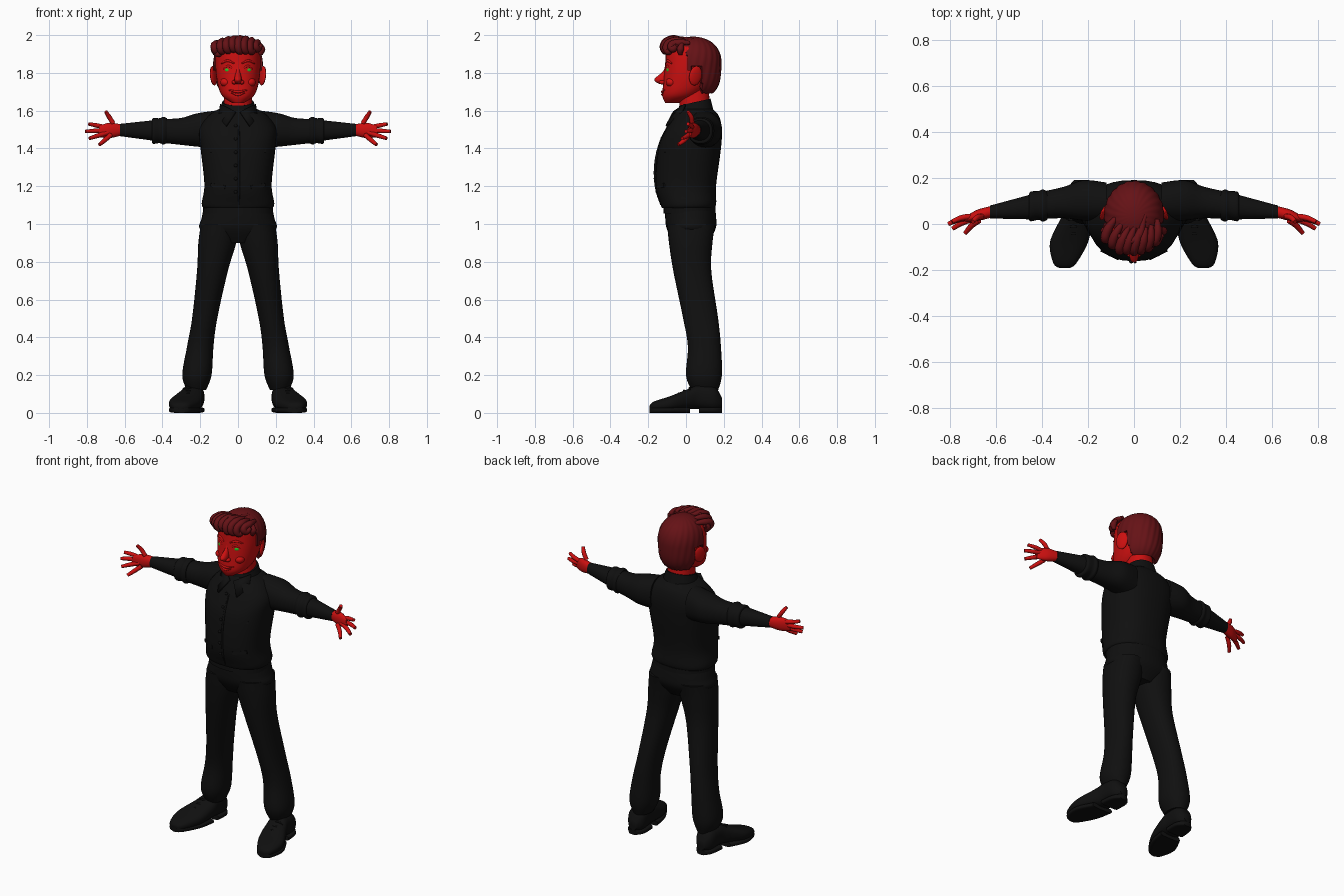
import bpy, bmesh, math, random
from mathutils import Euler, Matrix, Vector

cube = bpy.data.objects.get("Cube")
if cube:
    bpy.data.objects.remove(cube)
random.seed(4)

def material(name, red, green, blue):
    mat = bpy.data.materials.new(name)
    mat.use_nodes = True
    mat.diffuse_color = (red, green, blue, 1)
    shader = next(node for node in mat.node_tree.nodes if node.type == 'BSDF_PRINCIPLED')
    shader.inputs["Base Color"].default_value = (red, green, blue, 1)
    return mat

SKIN = material("red skin", .6, .005, .005)
HAIR = material("dark red hair", .13, .006, .008)
CLOTH = material("black cloth", .005, .005, .005)
EYE = material("green eye", .02, .55, .02)

def finish(name, mesh, mat, mirror):
    """Link a mesh, smooth it, and mirror it to the other side if asked."""
    mesh.materials.clear()
    mesh.materials.append(mat)
    mesh.shade_smooth()
    mesh.set_sharp_from_angle(angle=math.radians(50))
    part = bpy.data.objects.new(name, mesh)
    bpy.context.collection.objects.link(part)
    if mirror:
        part.modifiers.new("mirror", 'MIRROR').use_mirror_merge = False
    return part

def from_bmesh(name, bm, mat, mirror=False):
    bmesh.ops.recalc_face_normals(bm, faces=bm.faces[:])
    mesh = bpy.data.meshes.new(name)
    bm.to_mesh(mesh)
    bm.free()
    return finish(name, mesh, mat, mirror)

def spline(rows, steps=6):
    """Smooth the rows with Catmull-Rom interpolation."""
    out = []
    last = len(rows) - 1
    for i in range(last):
        around = [rows[max(0, min(last, i + k))] for k in (-1, 0, 1, 2)]
        for step in range(steps):
            t = step / steps
            out.append([b + t / 2 * (c - a + t * (2*a - 5*b + 4*c - d + t * (3*(b - c) + d - a)))
                        for a, b, c, d in zip(*around)])
    return out + [rows[-1]]

def loft(name, axis, rows, mat, mirror=False, power=2.2, sides=32, tilt=0):
    """Rows are (position on axis, low u, high u, low v, high v)."""
    bm = bmesh.new()
    rings = []
    for t, u_low, u_high, v_low, v_high in spline(rows):
        ring = []
        for k in range(sides):
            angle = math.tau * k / sides
            c, s = [math.copysign(abs(f) ** (2 / power), f) for f in (math.cos(angle), math.sin(angle))]
            u = (u_low + u_high + (u_high - u_low) * c) / 2
            v = (v_low + v_high + (v_high - v_low) * s) / 2
            ring.append(bm.verts.new({'x': (t, u, v), 'y': (u, t, v), 'z': (u, v, t + tilt * v)}[axis]))
        rings.append(ring)
    for lower, upper in zip(rings, rings[1:]):
        for k in range(sides):
            j = (k + 1) % sides
            bm.faces.new((lower[k], lower[j], upper[j], upper[k]))
    bm.faces.new(rings[0])
    bm.faces.new(rings[-1])
    return from_bmesh(name, bm, mat, mirror)

def column(name, rows, mat, **options):
    """A loft centred on x = 0; rows are (height, half width, front, back)."""
    return loft(name, 'z', [(z, -w, w, front, back) for z, w, front, back in rows], mat, **options)

def solid(name, loc, size, mat, mirror=False, rot=(0, 0, 0), box=False):
    """A turned ellipsoid, or a turned box."""
    turn = Euler([math.radians(angle) for angle in rot]).to_matrix().to_4x4()
    matrix = Matrix.Translation(loc) @ turn @ Matrix.Diagonal((*size, 1))
    bm = bmesh.new()
    if box:
        bmesh.ops.create_cube(bm, size=1, matrix=matrix)
    else:
        bmesh.ops.create_uvsphere(bm, u_segments=24, v_segments=14, radius=1, matrix=matrix)
    return from_bmesh(name, bm, mat, mirror)

def tube(name, points, radius, mat, mirror=False, ends=(.5, .5)):
    """A round strand through the points, tapering towards its ends."""
    curve = bpy.data.curves.new(name, 'CURVE')
    curve.dimensions = '3D'
    curve.bevel_depth, curve.bevel_resolution, curve.resolution_u = radius, 3, 6
    curve.use_fill_caps = True
    strand = curve.splines.new('BEZIER')
    strand.bezier_points.add(len(points) - 1)
    for knot, co in zip(strand.bezier_points, points):
        knot.co = co
        knot.handle_left_type = knot.handle_right_type = 'AUTO'
    strand.bezier_points[0].radius, strand.bezier_points[-1].radius = ends
    path = bpy.data.objects.new(name + " path", curve)
    bpy.context.collection.objects.link(path)
    depsgraph = bpy.context.evaluated_depsgraph_get()
    mesh = bpy.data.meshes.new_from_object(path.evaluated_get(depsgraph))
    bpy.data.objects.remove(path)
    return finish(name, mesh, mat, mirror)

def face_ridge(name, start, end, z, rise, front, mirror=False):
    """An arched strip of skin that follows the curve of the face."""
    arch = ((start, z), ((start + end) / 2, z + rise), (end, z))
    return tube(name, [(x, front + 4.5 * x * x, height) for x, height in arch], .007, SKIN, mirror)

# Head, neck and face
column("head", [(1.64, .03, -.11, -.04), (1.68, .085, -.125, .06), (1.75, .11, -.12, .13),
                (1.85, .12, -.11, .16), (1.93, .11, -.1, .15), (1.97, .06, -.05, .1)], SKIN)
column("neck", [(1.54, .08, -.03, .13), (1.74, .07, -.04, .12)], SKIN)
column("nose", [(1.74, .012, -.14, -.1), (1.765, .02, -.168, -.09), (1.81, .011, -.12, -.08),
                (1.85, .015, -.11, -.08)], SKIN)
solid("nostrils", (.02, -.125, 1.75), (.013, .018, .011), SKIN, mirror=True)
solid("cheeks", (.064, -.077, 1.75), (.03, .03, .025), SKIN, mirror=True)
solid("ears", (.13, .05, 1.785), (.012, .036, .052), SKIN, mirror=True, rot=(-8, 8, 25))
solid("eyes", (.05, -.089, 1.815), (.024, .015, .016), EYE, mirror=True, rot=(0, 0, 18))
face_ridge("eyelids", .025, .076, 1.82, .016, -.11, mirror=True)
face_ridge("eyebrows", .02, .088, 1.85, .014, -.11, mirror=True)
face_ridge("upper_lip", -.05, .05, 1.71, -.01, -.125)
face_ridge("lower_lip", -.035, .035, 1.695, -.01, -.125)

# Hair cap: vertices below the hairline are tucked inside the head
def hairline(y):
    if y < .03:
        return 1.91 if y < 0 else 1.81
    return 1.835 if y < .08 else 1.69

bm = bmesh.new()
bmesh.ops.create_uvsphere(bm, u_segments=96, v_segments=48, radius=1)
centre = Vector((0, .037, 1.85))
for vert in bm.verts:
    x, y, z = vert.co
    wide = 1 + (.35 if z < 0 else .12) * z * z
    groove = 1 + .014 * math.sin(22 * math.atan2(x, y) + 5 * z) * (1 - z * z)
    offset = groove * Vector((.13 * x * wide, .15 * y * wide, (.19 if z < 0 else .142) * z))
    if (centre + offset).z < hairline((centre + offset).y):
        offset *= .8
    vert.co = centre + offset
from_bmesh("hair_cap", bm, HAIR)

# Wavy locks swept up from the forehead
for i in range(8):
    x = -.115 + i * .031
    y = -.112 + 4.5 * x * x + random.uniform(-.006, .006)
    low = 1.92 + random.uniform(-.008, .008)
    high = 1.98 - 2 * x * x
    tube("hair_lock", [(x + .02, y + .02, low + .02), (x, y, low), (x - .01, y - .01, (low + high) / 2),
                       (x, y + .03, high), (x * .8 + .02, y + .09, high)], .02, HAIR)
tube("forehead_curl", [(-.125, 0, 1.94), (-.12, -.05, 1.91), (-.1, -.07, 1.9), (-.09, -.08, 1.92)], .016, HAIR)
tube("side_curls", [(.115, -.02, 1.955), (.125, -.03, 1.925), (.12, -.03, 1.895)], .02, HAIR, mirror=True)
tube("crown_wave", [(-.07, -.05, 1.975), (0, -.07, 1.98), (.05, .04, 1.976)], .019, HAIR)

# Vest, collar and pockets
def chest_front(z):
    return 1.1 * (z - 1.27) ** 2 - .165

outline = ((1.085, .183, .15), (1.11, .192, .16), (1.21, .178, .16), (1.4, .198, .185),
           (1.5, .205, .19), (1.57, .16, .175), (1.61, .1, .14))
column("vest", [(z, width, chest_front(z), back) for z, width, back in outline], CLOTH, power=2.4)
column("collar_band", [(1.55, .11, -.055, .15), (1.635, .084, -.035, .13)], CLOTH, tilt=.22)
bm = bmesh.new()
corners = ((.01, -.06, 1.59), (.09, 0, 1.63), (.1, -.03, 1.56), (.06, -.1, 1.515))
bm.faces.new([bm.verts.new(corner) for corner in corners])
from_bmesh("collar_flaps", bm, CLOTH, mirror=True).modifiers.new("thickness", 'SOLIDIFY').thickness = .012
heights = [1.1 + i * .07 for i in range(7)]
tube("front_edge", [(.005, chest_front(z), z) for z in heights], .006, CLOTH)
for z in heights[1:]:
    solid("button", (-.012, chest_front(z), z), (.009, .007, .009), CLOTH)
solid("vest_pockets", (.105, -.133, 1.2), (.085, .012, .02), CLOTH, mirror=True, rot=(0, -8, 26), box=True)
solid("chest_pockets", (.11, -.118, 1.385), (.075, .012, .02), CLOTH, mirror=True, rot=(-14, -6, 24), box=True)

# Arms and hands
loft("sleeves", 'x', [(.12, .01, .18, 1.4, 1.6), (.22, .015, .19, 1.41, 1.585), (.31, .025, .16, 1.42, 1.56),
                      (.45, .02, .13, 1.435, 1.555)], CLOTH, mirror=True)
loft("rolled_cuffs", 'x', [(.375, .02, .14, 1.43, 1.56), (.395, .01, .15, 1.42, 1.567), (.415, .018, .143, 1.428, 1.56),
                           (.45, .012, .14, 1.425, 1.56), (.457, .03, .12, 1.445, 1.545)], CLOTH, mirror=True)
loft("forearms", 'x', [(.44, .02, .13, 1.44, 1.55), (.625, .024, .08, 1.465, 1.53)], CLOTH, mirror=True)
loft("palms", 'x', [(.61, .03, .08, 1.47, 1.526), (.68, .013, .062, 1.455, 1.536), (.735, .01, .03, 1.46, 1.52)],
     SKIN, mirror=True)
wrist = Vector((.64, .045, 1.5))
fingertips = {"thumbs": (.7, .01, 1.595), "index_fingers": (.79, .01, 1.53), "middle_fingers": (.807, 0, 1.49),
              "ring_fingers": (.787, -.02, 1.453), "little_fingers": (.733, -.04, 1.42)}
for name, tip in fingertips.items():
    knuckle, joint = wrist.lerp(tip, .35), wrist.lerp(tip, .7) + Vector((0, .007, 0))
    tube(name, [knuckle, joint, tip], .0125, SKIN, mirror=True, ends=(1, .75))

# Trousers, belt and shoes
column("hips", [(.9, .1, -.06, .11), (.97, .2, -.1, .155), (1.03, .193, -.11, .16), (1.11, .175, -.11, .15)], CLOTH)
column("belt", [(1.055, .185, -.118, .157), (1.09, .185, -.118, .157)], CLOTH)
loft("trouser_legs", 'z', [(.12, .17, .27, .03, .17), (.2, .14, .295, 0, .19), (.35, .13, .27, .01, .185),
                           (.5, .11, .243, -.015, .17), (.75, .054, .217, -.067, .134), (.9, .01, .21, -.09, .14),
                           (1, 0, .196, -.1, .155)], CLOTH, mirror=True)
shoe = [(.19, .21, .26, .03, .08), (.15, .18, .29, .015, .14), (.07, .18, .3, .02, .15), (.02, .18, .32, .02, .13),
        (-.08, .2, .365, .01, .09), (-.17, .25, .35, .01, .06), (-.192, .28, .32, .02, .04)]
loft("shoes", 'y', shoe, CLOTH, mirror=True, power=2.5)
for name, part in (("heels", shoe[:3]), ("soles", shoe[3:])):
    loft(name, 'y', [(y, inner, outer, 0, .03) for y, inner, outer, *_ in part], CLOTH, mirror=True, power=4)
for y in (-.04, -.01, .02):
    z = .122 + y / 2
    tube("laces", [(.235, y, z - .01), (.262, y, z), (.295, y, z - .01)], .006, CLOTH, mirror=True)
